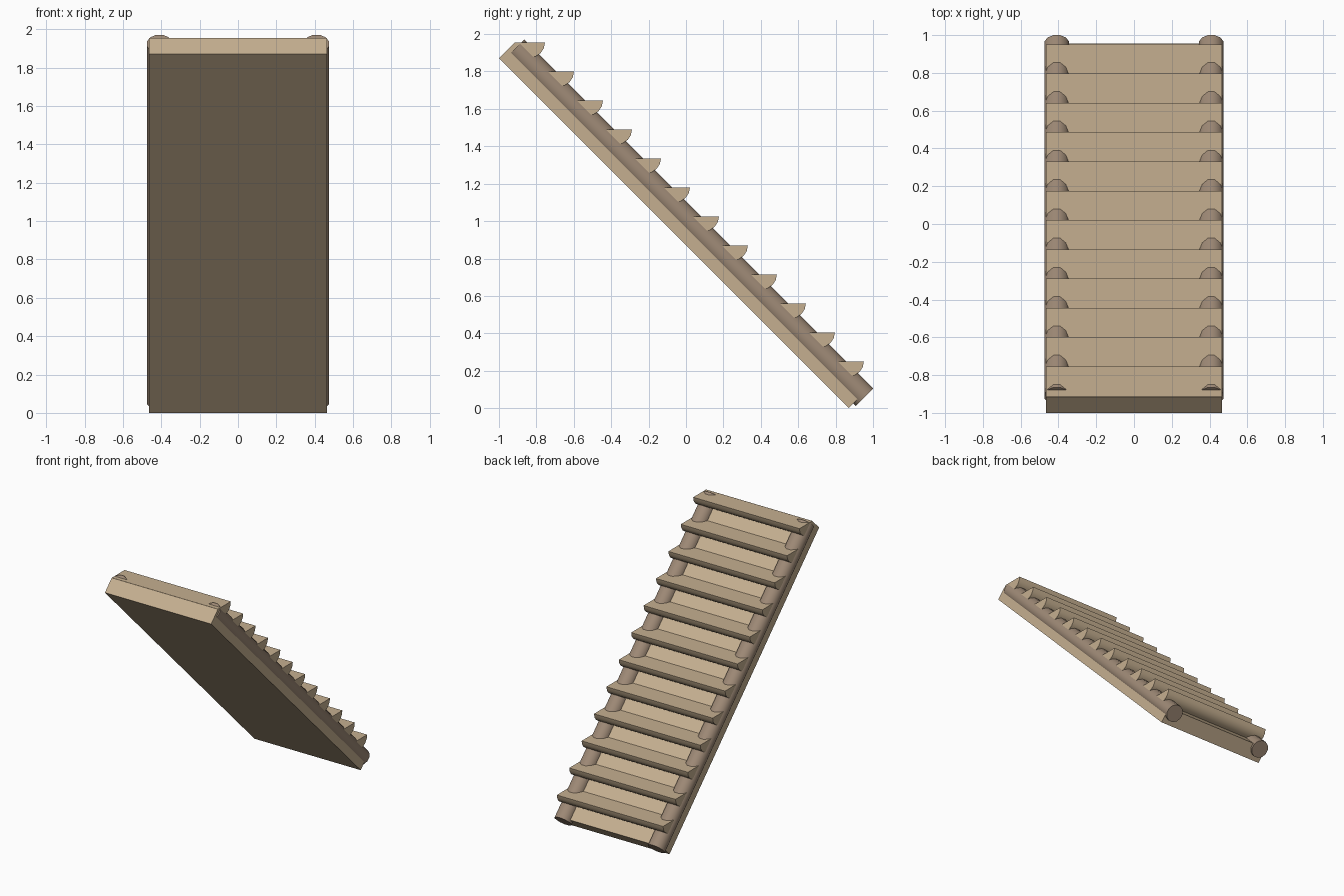
import bpy, bmesh
from math import sin, cos, pi, radians
from mathutils import Vector

if "Cube" in bpy.data.objects:
    bpy.data.objects.remove(bpy.data.objects["Cube"])


def material(name, color):
    m = bpy.data.materials.new(name)
    m.diffuse_color = (*color, 1)
    m.use_nodes = True
    m.node_tree.nodes["Principled BSDF"].inputs["Base Color"].default_value = m.diffuse_color
    return m


plank_mat = material("plank_wood", (0.56, 0.43, 0.28))
log_mat = material("log_wood", (0.34, 0.25, 0.18))


def slope(u, v):
    """(y, z) from u = y - z along the slope and v = y + z across it."""
    return (u + v) / 2, (v - u) / 2


def prism(name, ring, offset, mat, smooth=False):
    """Extrude a closed ring of points by an offset vector."""
    bm = bmesh.new()
    a = [bm.verts.new(p) for p in ring]
    b = [bm.verts.new(Vector(p) + Vector(offset)) for p in ring]
    n = len(a)
    bm.faces.new(a)
    bm.faces.new(b[::-1])
    for i in range(n):
        j = (i + 1) % n
        bm.faces.new((a[j], a[i], b[i], b[j]))
    bmesh.ops.recalc_face_normals(bm, faces=bm.faces)
    me = bpy.data.meshes.new(name)
    bm.to_mesh(me)
    bm.free()
    ob = bpy.data.objects.new(name, me)
    bpy.context.collection.objects.link(ob)
    me.materials.append(mat)
    if smooth:
        bpy.ops.object.select_all(action='DESELECT')
        ob.select_set(True)
        bpy.context.view_layer.objects.active = ob
        bpy.ops.object.shade_smooth_by_angle(angle=radians(40))
    return ob


W = 0.465  # half width of the stair

# Sloped backing board
corners = [(-2.87, 0.87), (0.87, 0.87), (0.87, 1.04), (-2.87, 1.04)]
prism("backing_board", [(-W, *slope(u, v)) for u, v in corners], (2 * W, 0, 0), plank_mat)

# Round side rails lying half sunk in the board
TOP, BOTTOM, MID, R, SIDES = -2.835, 0.895, 1.0125, 0.068, 12
for name, cx in (("left_rail", -0.409), ("right_rail", 0.409)):
    y, z = slope(TOP, MID)
    ring = []
    for i in range(SIDES):
        a = 2 * pi * (i + 0.5) / SIDES
        h = R * sin(a) * 0.5 ** 0.5
        ring.append((cx + R * cos(a), y + h, z + h))
    d = (BOTTOM - TOP) / 2
    prism(name, ring, (0, d, -d), log_mat, True)

# Half-log treads, flat side up
TREADS, PITCH, TR = 12, 0.155, 0.08
for k in range(TREADS):
    cy, cz = -0.834 + PITCH * k, 1.955 - PITCH * k
    ring = [(-W, cy + TR * cos(pi * i / 8), cz - TR * sin(pi * i / 8)) for i in range(9)]
    prism(f"tread_{k + 1}", ring, (2 * W, 0, 0), plank_mat, True)
